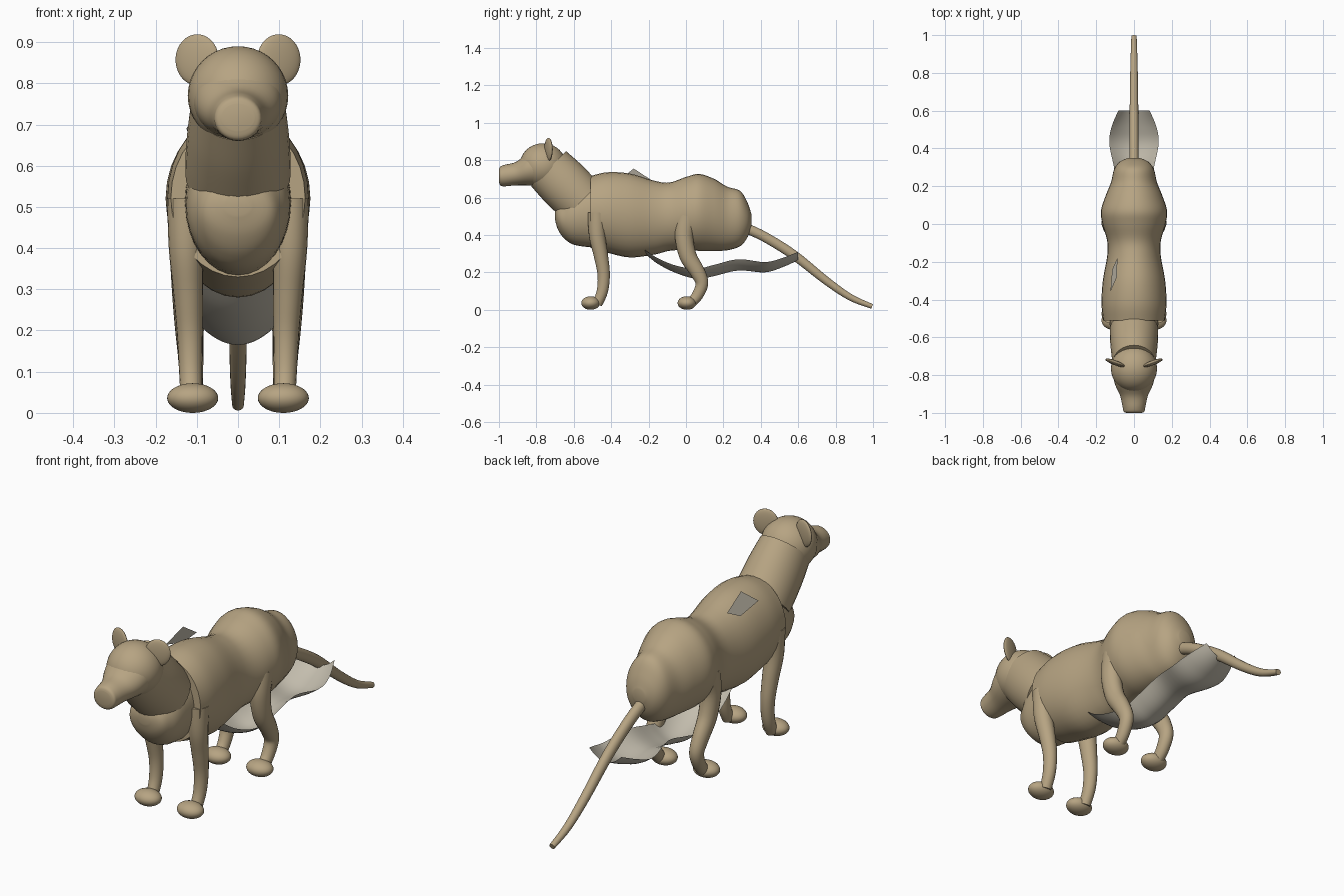
import bpy, bmesh, math
from mathutils import Vector, Matrix


def material(name, rgb):
    m = bpy.data.materials.new(name)
    m.diffuse_color = (*rgb, 1)
    return m


TAN = material("tan fur", (0.47, 0.37, 0.225))
PALE = material("pale belly", (0.56, 0.52, 0.43))


def finish(name, bm, mat):
    bmesh.ops.recalc_face_normals(bm, faces=bm.faces)
    me = bpy.data.meshes.new(name)
    bm.to_mesh(me)
    bm.free()
    me.materials.append(mat)
    for p in me.polygons:
        p.use_smooth = True
    ob = bpy.data.objects.new(name, me)
    bpy.context.collection.objects.link(ob)
    bpy.context.view_layer.objects.active = ob
    ob.select_set(True)
    bpy.ops.object.shade_smooth_by_angle(angle=math.radians(45))
    ob.select_set(False)
    return ob


def smooth_rows(rows, n=5):
    """Catmull-Rom interpolation of rows of numbers."""
    out = []
    for i in range(len(rows) - 1):
        a, b, c, d = (rows[max(0, min(len(rows) - 1, i + k))] for k in (-1, 0, 1, 2))
        for s in range(n):
            t = s / n
            out.append([0.5 * (2 * q + (r - p) * t + (2 * p - 5 * q + 4 * r - u) * t * t
                               + (3 * q - p - 3 * r + u) * t ** 3)
                        for p, q, r, u in zip(a, b, c, d)])
    out.append(list(rows[-1]))
    return out


def loft(name, rows, upright=False, sides=32):
    """Tube through rows (x, y, z, half width, half height)."""
    rows = smooth_rows(rows)
    bm = bmesh.new()
    rings = []
    for i, (x, y, z, w, h) in enumerate(rows):
        a, b = rows[max(0, i - 1)], rows[min(len(rows) - 1, i + 1)]
        ty, tz = b[1] - a[1], b[2] - a[2]
        length = math.hypot(ty, tz)
        ny, nz = (0, 1) if upright else (-tz / length, ty / length)
        rings.append([bm.verts.new((x + w * math.cos(t), y + ny * h * math.sin(t),
                                    z + nz * h * math.sin(t)))
                      for t in (2 * math.pi * k / sides for k in range(sides))])
    for r, s in zip(rings, rings[1:]):
        for k in range(sides):
            j = (k + 1) % sides
            bm.faces.new((r[k], r[j], s[j], s[k]))
    bm.faces.new(rings[0])
    bm.faces.new(rings[-1])
    return finish(name, bm, TAN)


def ball(name, loc, size, turn=0):
    bm = bmesh.new()
    mat = Matrix.Translation(loc) @ Matrix.Rotation(turn, 4, 'Z') @ Matrix.Diagonal((*size, 1))
    bmesh.ops.create_uvsphere(bm, u_segments=32, v_segments=20, radius=1, matrix=mat)
    return finish(name, bm, TAN)


def span(rows):
    """(y, bottom, top, half width) to loft rows."""
    return [(0, y, (a + b) / 2, w, (b - a) / 2) for y, a, b, w in rows]


# Trunk with shoulder, waist, hip and rump
loft("body", span([
    (-0.51, 0.33, 0.715, 0.163), (-0.42, 0.305, 0.735, 0.172), (-0.3, 0.28, 0.728, 0.165),
    (-0.17, 0.295, 0.69, 0.142), (-0.09, 0.315, 0.68, 0.142), (0, 0.32, 0.71, 0.167),
    (0.07, 0.315, 0.726, 0.175), (0.15, 0.315, 0.7, 0.15), (0.22, 0.318, 0.658, 0.122),
    (0.29, 0.34, 0.635, 0.105), (0.33, 0.39, 0.57, 0.075), (0.35, 0.45, 0.51, 0.03)]),
    upright=True)

# Chest, neck and head
loft("chest", span([
    (-0.46, 0.33, 0.70, 0.13), (-0.59, 0.345, 0.66, 0.125), (-0.65, 0.38, 0.60, 0.105),
    (-0.685, 0.43, 0.56, 0.08), (-0.7, 0.48, 0.53, 0.03)]), upright=True)
loft("neck", [(0, -0.56, 0.58, 0.128, 0.136), (0, -0.61, 0.63, 0.127, 0.138),
              (0, -0.67, 0.69, 0.122, 0.138), (0, -0.735, 0.755, 0.112, 0.132)])
ball("head", (0, -0.765, 0.77), (0.122, 0.125, 0.12))
loft("snout", span([
    (-0.78, 0.66, 0.875, 0.115), (-0.85, 0.665, 0.835, 0.1), (-0.91, 0.665, 0.79, 0.073),
    (-0.97, 0.66, 0.775, 0.06), (-0.993, 0.665, 0.765, 0.055), (-1.0, 0.685, 0.75, 0.04)]),
    upright=True)

# Ears, legs and paws on both sides
for side, s in (("left", 1), ("right", -1)):
    ball(side + "_ear", (s * 0.099, -0.735, 0.857), (0.056, 0.013, 0.062), s * 0.35)
    loft(side + "_front_leg", [
        (s * 0.126, -0.475, 0.52, 0.046, 0.05), (s * 0.126, -0.475, 0.4, 0.042, 0.044),
        (s * 0.121, -0.455, 0.29, 0.036, 0.038), (s * 0.117, -0.44, 0.19, 0.031, 0.033),
        (s * 0.115, -0.447, 0.1, 0.028, 0.03), (s * 0.113, -0.475, 0.03, 0.026, 0.027)], sides=20)
    loft(side + "_hind_leg", [
        (s * 0.122, 0.01, 0.5, 0.046, 0.06), (s * 0.122, -0.01, 0.4, 0.044, 0.05),
        (s * 0.12, 0.01, 0.29, 0.04, 0.046), (s * 0.118, 0.06, 0.205, 0.035, 0.04),
        (s * 0.115, 0.085, 0.14, 0.031, 0.034), (s * 0.113, 0.06, 0.075, 0.028, 0.03),
        (s * 0.112, 0.025, 0.035, 0.026, 0.027)], sides=20)
    for part, y in (("front", -0.51), ("hind", 0.005)):
        ball(f"{side}_{part}_paw", (s * 0.11, y, 0.036), (0.062, 0.05, 0.036))

# Tail
loft("tail", [(0, 0.3, 0.445, 0.025, 0.028), (0, 0.42, 0.39, 0.024, 0.027),
              (0, 0.58, 0.29, 0.023, 0.026), (0, 0.75, 0.155, 0.021, 0.022),
              (0, 0.88, 0.066, 0.018, 0.018), (0, 0.995, 0.018, 0.014, 0.013)], sides=18)

# Loose curved belly sheet: rows of y, lowest z, half width, edge lift
bm = bmesh.new()
rows = smooth_rows([
    (-0.22, 0.30, 0.085, 0.02), (-0.15, 0.245, 0.092, 0.03), (-0.05, 0.195, 0.1, 0.04),
    (0.06, 0.165, 0.1, 0.055), (0.15, 0.18, 0.1, 0.06), (0.28, 0.21, 0.103, 0.06),
    (0.42, 0.2, 0.13, 0.055), (0.51, 0.225, 0.12, 0.05), (0.6, 0.265, 0.083, 0.045)])
grid = [[bm.verts.new((w * k / 8, y, z + lift * (k / 8) ** 2)) for k in range(-8, 9)]
        for y, z, w, lift in rows]
for r, q in zip(grid, grid[1:]):
    for k in range(16):
        bm.faces.new((r[k], r[k + 1], q[k + 1], q[k]))
finish("belly_sheet", bm, PALE)

# Small loose flap on the back
bm = bmesh.new()
bm.faces.new([bm.verts.new(p) for p in (
    (-0.09, -0.28, 0.755), (-0.088, -0.18, 0.69), (-0.115, -0.24, 0.66), (-0.125, -0.36, 0.69))])
finish("back_flap", bm, PALE)
